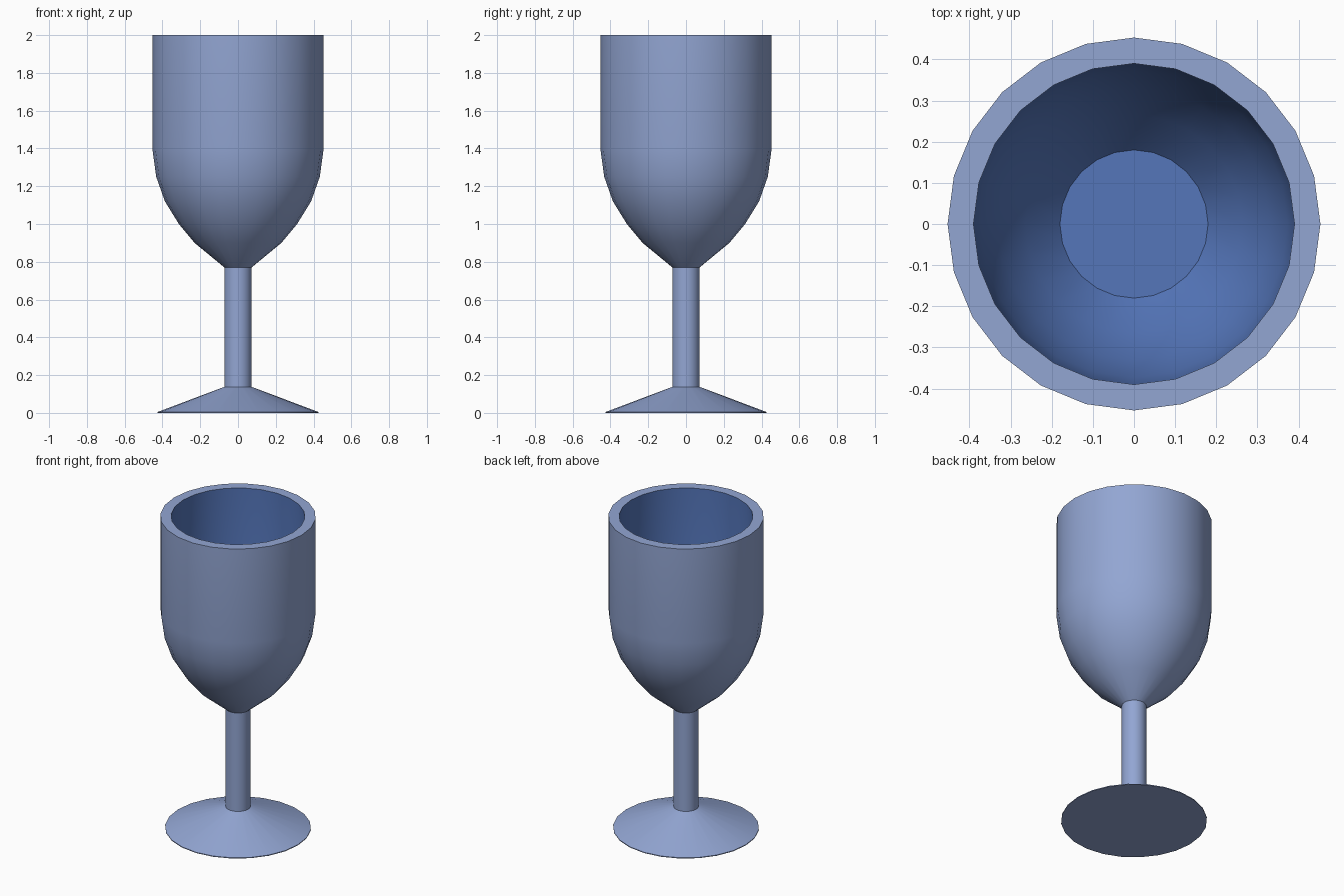
import bpy, bmesh, math

if "Cube" in bpy.data.objects:
    bpy.data.objects.remove(bpy.data.objects["Cube"])

SIDES = 24


def material(name, rgb):
    m = bpy.data.materials.new(name)
    m.diffuse_color = (*rgb, 1)
    m.use_nodes = True
    m.node_tree.nodes["Principled BSDF"].inputs["Base Color"].default_value = m.diffuse_color
    return m


def lathe(name, profile, mats, inner_from=None):
    """Revolve (radius, z) points around z; bands from inner_from on use the second material."""
    bm = bmesh.new()
    rings = []
    for r, z in profile:
        rings.append([bm.verts.new((r * math.cos(2 * math.pi * i / SIDES),
                                    r * math.sin(2 * math.pi * i / SIDES), z))
                      for i in range(SIDES)])
    for k in range(len(rings) - 1):
        a, b = rings[k], rings[k + 1]
        for i in range(SIDES):
            j = (i + 1) % SIDES
            f = bm.faces.new((a[i], a[j], b[j], b[i]))
            if inner_from is not None and k >= inner_from:
                f.material_index = 1
    bm.faces.new(rings[0][::-1])
    cap = bm.faces.new(rings[-1])
    if inner_from is not None:
        cap.material_index = 1
    me = bpy.data.meshes.new(name)
    bm.to_mesh(me)
    bm.free()
    for m in mats:
        me.materials.append(m)
    ob = bpy.data.objects.new(name, me)
    bpy.context.collection.objects.link(ob)
    bpy.ops.object.select_all(action='DESELECT')
    ob.select_set(True)
    bpy.context.view_layer.objects.active = ob
    bpy.ops.object.shade_smooth_by_angle(angle=math.radians(30))
    return ob


glass = material("pale_blue", (0.29, 0.38, 0.65))
lining = material("deep_blue", (0.089, 0.18, 0.49))

# Foot and stem in one turned piece
lathe("foot_and_stem", [(0.425, 0), (0.425, 0.005), (0.072, 0.138), (0.072, 0.77)], [glass])

# Bowl: outside wall, rim, then darker inside wall and flat floor
outer = [(0.072, 0.77), (0.23, 0.90), (0.313, 1.0), (0.387, 1.12),
         (0.433, 1.25), (0.453, 1.395), (0.453, 2.0)]
inner = [(0.39, 2.0), (0.39, 1.395), (0.373, 1.27), (0.33, 1.15),
         (0.264, 1.04), (0.18, 0.945)]
lathe("bowl", outer + inner, [glass, lining], inner_from=len(outer))
